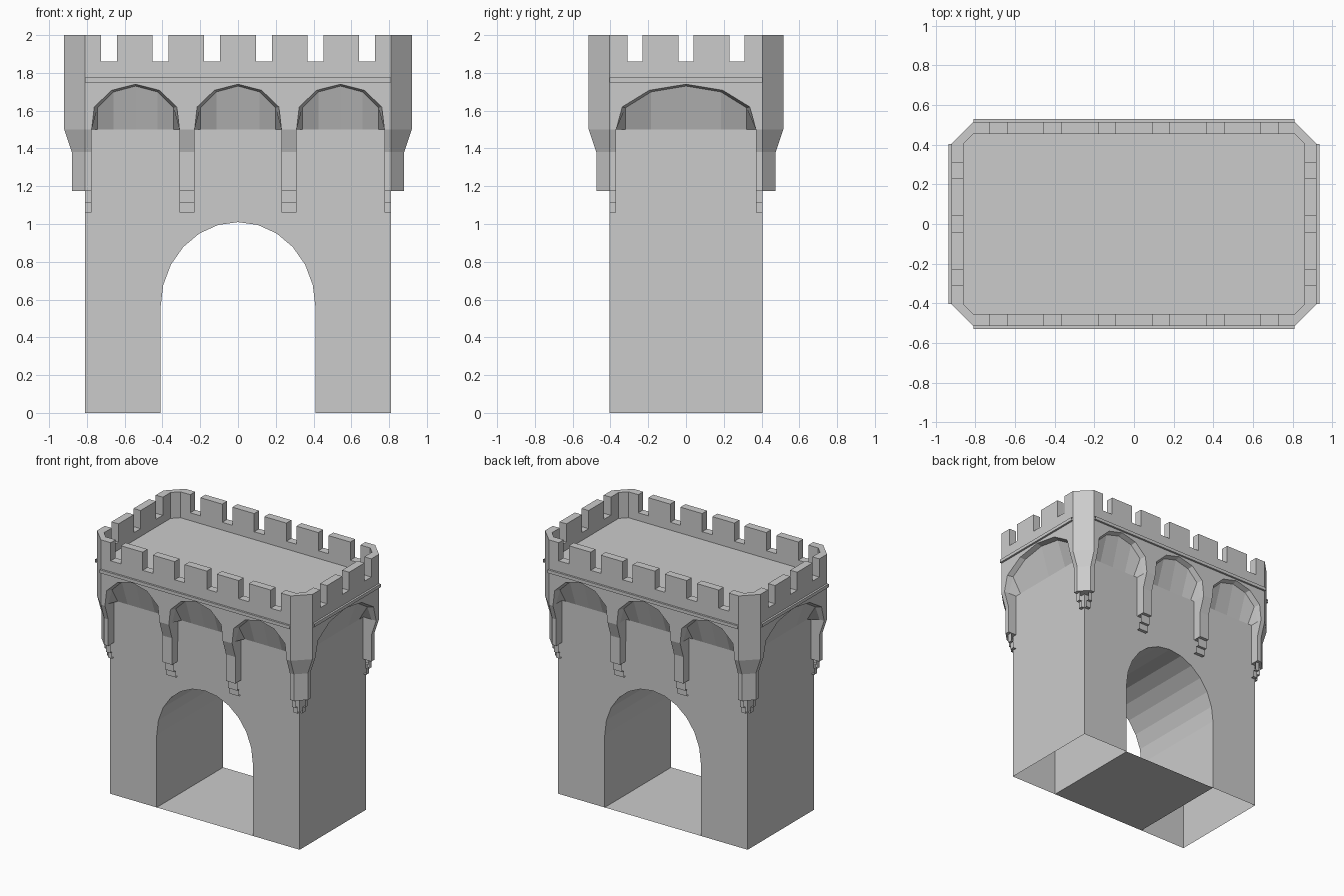
import bpy, bmesh
from math import cos, sin, pi

if "Cube" in bpy.data.objects:
    bpy.data.objects.remove(bpy.data.objects["Cube"])

HX, HY = 0.81, 0.405            # half size of the tower body
D, C, IN = 0.11, 0.07, 0.05     # overhang, corbel depth, inner parapet face
SPRING, NOTCH, TOP, ROOF = 1.5, 1.86, 2.0, 1.80


def make(name, faces):
    """Build an object from polygons given as lists of points."""
    bm = bmesh.new()
    for f in faces:
        bm.faces.new([bm.verts.new(p) for p in f])
    bmesh.ops.remove_doubles(bm, verts=bm.verts, dist=0.0005)
    bmesh.ops.recalc_face_normals(bm, faces=bm.faces)
    me = bpy.data.meshes.new(name)
    bm.to_mesh(me)
    bm.free()
    ob = bpy.data.objects.new(name, me)
    bpy.context.collection.objects.link(ob)
    return ob


def strip(a, b):
    """Quads between two matching polylines."""
    return [[a[i], a[i + 1], b[i + 1], b[i]] for i in range(len(a) - 1)]


def arc(cx, cz, rx, rz, n):
    return [(cx - rx * cos(pi * i / n), cz + rz * sin(pi * i / n)) for i in range(n + 1)]


# Tower body with arched passage, legs open underneath
arch = [(-0.41, 0)] + arc(0, 0.56, 0.41, 0.45, 12) + [(0.41, 0)]
outer = [(HX, 0), (HX, SPRING), (-HX, SPRING), (-HX, 0)]
at = lambda pts, y: [(x, y, z) for x, z in pts]
body = [at(arch + outer, -HY), at(arch + outer, HY)]
body += strip(at(arch, -HY), at(arch, HY))
for s in (-1, 1):
    body.append([(s * HX, -HY, 0), (s * HX, HY, 0), (s * HX, HY, SPRING), (s * HX, -HY, SPRING)])
make("tower_body", body)
make("passage_floor", [[(-0.41, -HY, 0), (0.41, -HY, 0), (0.41, HY, 0), (-0.41, HY, 0)]])


def build_side(name, P, half, bays, notches, slits):
    """One side; P maps (along wall, depth outward, height) to world."""
    line = lambda pts, d: [P(u, d, z) for u, z in pts]

    # Parapet with crenellations above, arches below
    crest = [(-half, TOP)]
    for a, b in notches:
        crest += [(a, TOP), (a, NOTCH), (b, NOTCH), (b, TOP)]
    crest.append((half, TOP))
    lower, faces = [(-half, SPRING)], []
    for cx, hw in bays:
        inner = arc(cx, SPRING, hw, 0.23, 6)
        rim = arc(cx, SPRING, hw + 0.02, 0.24, 6)
        rim[0], rim[-1] = inner[0], inner[-1]
        foot = [(u, SPRING) for u, z in inner]
        lower += rim
        faces += strip(line(rim, D), line(inner, C))
        faces += strip(line(inner, C), line(foot, 0))
    lower.append((half, SPRING))
    faces.append(line(crest + lower[::-1], D))
    faces.append(line(crest + [(half, ROOF), (-half, ROOF)], IN))
    faces += strip(line(crest, D), line(crest, IN))
    make(name + "_parapet", faces)

    # Corbels between the arches, with stepped feet
    ends = [-half] + [e for cx, hw in bays for e in (cx - hw, cx + hw)] + [half]
    prof = [(D, SPRING), (C, 1.38), (C, 1.175), (0, 1.175)]
    step = [(C, 1.175), (0.045, 1.175), (0.045, 1.11), (0.025, 1.11), (0.025, 1.06), (0, 1.06)]
    faces, feet = [], []
    for a, b in zip(ends[::2], ends[1::2]):
        across = lambda u, pts: [P(u, d, z) for d, z in pts]
        faces += strip(across(a, prof), across(b, prof))
        for u in (a, b):
            if abs(u) < half:
                faces.append(across(u, prof + [(0, SPRING)]))
        feet += strip(across(a, step), across(b, step))
    make(name + "_corbels", faces)
    make(name + "_corbel_feet", feet)

    # Projecting string course
    band = [(D, 1.75), (D + 0.015, 1.75), (D + 0.015, 1.775), (D, 1.775)]
    make(name + "_string_course", strip([P(-half, d, z) for d, z in band],
                                        [P(half, d, z) for d, z in band]))

    # Narrow arrow slits
    faces = []
    for u, z0, z1 in slits:
        faces.append(line([(u - 0.007, z0), (u + 0.007, z0), (u + 0.007, z1), (u - 0.007, z1)], 0.003))
    make(name + "_arrow_slits", faces)


long_bays = [(-0.5425, 0.2325), (0, 0.23), (0.5425, 0.2325)]
long_notches = [(c - 0.043, c + 0.043) for c in (-0.683, -0.41, -0.137, 0.137, 0.41, 0.683)]
short_notches = [(c - 0.041, c + 0.041) for c in (-0.27, 0, 0.27)]
for s, long_name, short_name in ((-1, "front", "left"), (1, "back", "right")):
    build_side(long_name, lambda u, d, z: (u, s * (HY + d), z), HX, long_bays, long_notches,
               [(-0.228, 1.14, 1.33), (0.228, 1.14, 1.33)])
    build_side(short_name, lambda u, d, z: (s * (HX + d), u, z), HY, [(0, 0.37)], short_notches,
               [(0, 1.225, 1.415)])

# Chamfered corner turrets
prof = [(IN, ROOF), (IN, TOP), (D, TOP), (D, SPRING), (C, 1.38), (C, 1.175)]
for sx in (-1, 1):
    for sy in (-1, 1):
        a = [(sx * HX, sy * (HY + d), z) for d, z in prof]
        b = [(sx * (HX + d), sy * HY, z) for d, z in prof]
        make("corner_turret", strip(a, b) + [[a[-1], b[-1], (sx * HX, sy * HY, 1.175)]])

# Roof deck
X, Y = HX + IN, HY + IN
make("roof_deck", [[(-HX, -Y, ROOF), (HX, -Y, ROOF), (X, -HY, ROOF), (X, HY, ROOF),
                    (HX, Y, ROOF), (-HX, Y, ROOF), (-X, HY, ROOF), (-X, -HY, ROOF)]])
